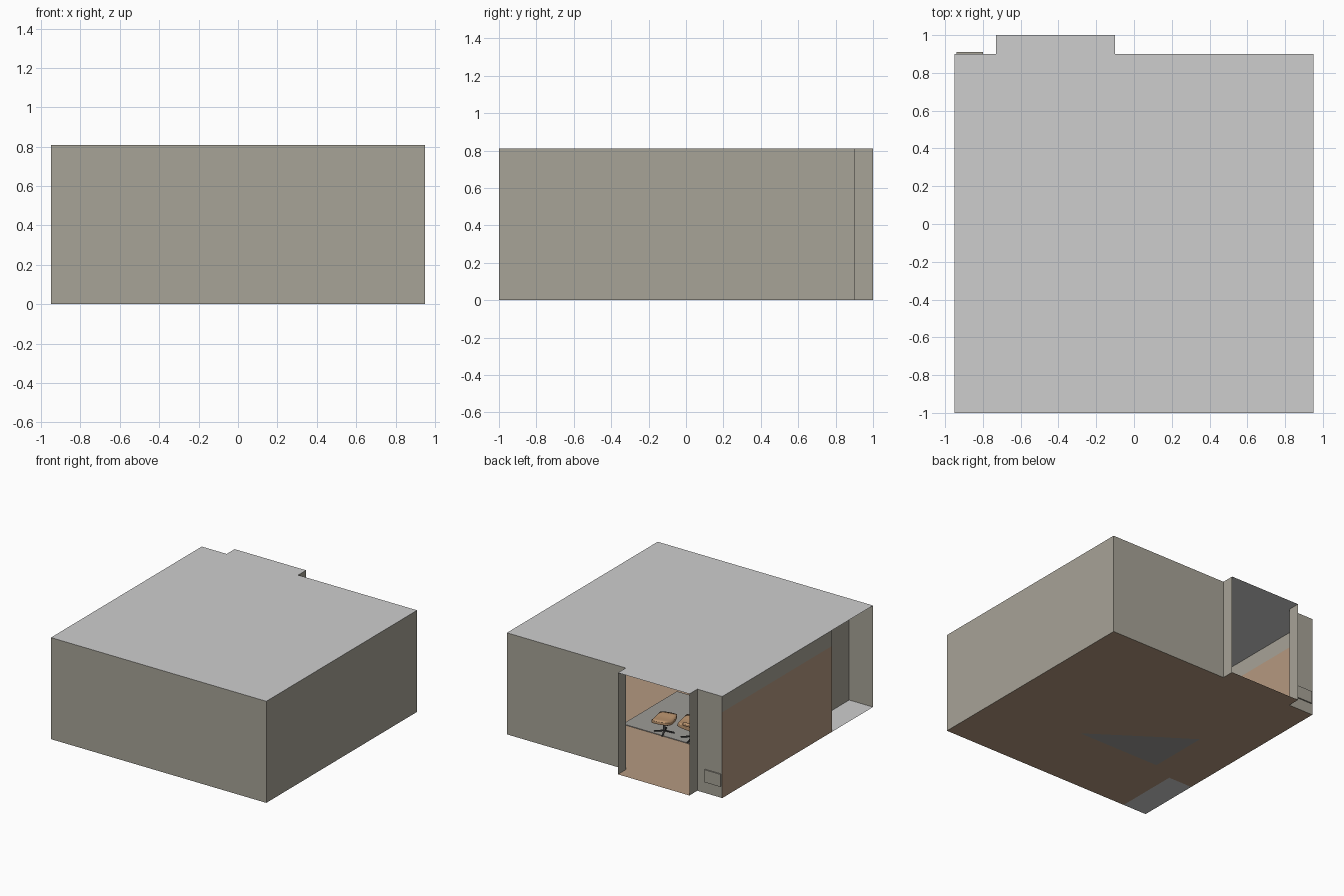
import bpy, bmesh, math
from mathutils import Matrix, Vector

if "Cube" in bpy.data.objects:
    bpy.data.objects.remove(bpy.data.objects["Cube"])

H = 0.81          # room height
BEAM = 0.685      # underside of the beam over the panelled wall


def mat(name, r, g, b):
    m = bpy.data.materials.new(name)
    m.diffuse_color = (r, g, b, 1)
    m.use_nodes = True
    m.node_tree.nodes["Principled BSDF"].inputs["Base Color"].default_value = m.diffuse_color
    return m


WHITE = mat("ceiling_grey", 0.615, 0.615, 0.615)
WALL = mat("warm_grey_wall", 0.386, 0.367, 0.309)
WOOD = mat("tan_wood", 0.462, 0.319, 0.216)
RUG = mat("rug_grey", 0.34, 0.33, 0.31)
LEATHER = mat("tan_leather", 0.50, 0.30, 0.16)
METAL = mat("dark_metal", 0.06, 0.06, 0.06)


def finish(bm, name, material, smooth=False):
    me = bpy.data.meshes.new(name)
    bm.to_mesh(me)
    bm.free()
    me.materials.append(material)
    ob = bpy.data.objects.new(name, me)
    bpy.context.collection.objects.link(ob)
    if smooth:
        me.shade_smooth()
    return ob


def sheet(name, outline, z, material, flip=False):
    """Flat horizontal face."""
    bm = bmesh.new()
    f = bm.faces.new([bm.verts.new((x, y, z)) for x, y in outline])
    f.normal_update()
    if (f.normal.z < 0) != flip:
        f.normal_flip()
    return finish(bm, name, material)


def wall(name, path, z0, z1, material):
    """Thin upright wall along a plan path."""
    bm = bmesh.new()
    lo = [bm.verts.new((x, y, z0)) for x, y in path]
    hi = [bm.verts.new((x, y, z1)) for x, y in path]
    for i in range(len(path) - 1):
        bm.faces.new((lo[i], lo[i + 1], hi[i + 1], hi[i]))
    return finish(bm, name, material)


def box(name, lo, hi, material):
    bm = bmesh.new()
    lo, hi = Vector(lo), Vector(hi)
    size = hi - lo
    bmesh.ops.create_cube(bm, size=1, matrix=Matrix.Translation((lo + hi) / 2)
                          @ Matrix.Diagonal((*size, 1)))
    return finish(bm, name, material)


# floor, entry floor and ceiling
bay = [(-0.1, 0.9), (-0.1, 1), (-0.73, 1), (-0.73, 0.9)]
sheet("wood_floor", [(-0.74, -1), (0.95, -1), (0.95, 0.9)] + bay +
      [(-0.95, 0.9), (-0.95, -0.48), (-0.74, -0.48)], 0, WOOD)
sheet("entry_floor", [(-0.95, -1), (-0.74, -1), (-0.74, -0.48), (-0.95, -0.48)], 0, WHITE)
sheet("ceiling", [(-0.95, -1), (0.95, -1), (0.95, 0.9)] + bay + [(-0.95, 0.9)], H, WHITE)

# walls, with the bay left open at the back and the entry open on the left
wall("main_walls", [(-0.95, -1), (0.95, -1), (0.95, 0.9), (-0.1, 0.9), (-0.1, 1)], 0, H, WALL)
wall("bay_side_wall", [(-0.73, 1), (-0.73, 0.9), (-0.95, 0.9)], 0, H, WALL)
wall("wood_panel_wall", [(-0.95, 0.9), (-0.95, -0.48)], 0, BEAM, WOOD)
wall("beam_over_panel", [(-0.95, 0.9), (-0.95, -0.48)], BEAM, H, WALL)
wall("entry_walls", [(-0.95, -0.48), (-0.74, -0.48), (-0.74, -1)], 0, H, WALL)

# small wall plate on the back
box("wall_plate", (-0.94, 0.895, 0.09), (-0.80, 0.91, 0.19), WALL)

# rug
box("rug", (-0.55, -0.40, 0.0), (0.36, 0.28, 0.005), RUG)


def cushion(name, size, matrix, curl):
    """Padded slab in a curved shell: edges along local y curl upward."""
    bm = bmesh.new()
    bmesh.ops.create_cube(bm, size=1)
    bmesh.ops.subdivide_edges(bm, edges=bm.edges[:], cuts=5, use_grid_fill=True)
    for v in bm.verts:
        u, w = v.co.x * 2, v.co.y * 2
        k = 1 - 0.12 * u * u * w * w
        pad = 1 - 0.45 * max(abs(u), abs(w)) ** 4
        v.co = Vector((v.co.x * size[0] * k, v.co.y * size[1] * k,
                       v.co.z * size[2] * pad + curl * w * w))
    bm.transform(matrix)
    return finish(bm, name, LEATHER, True)


def star_base(name, x, y, top, arms, radius):
    """Column with flat spreading feet."""
    bm = bmesh.new()
    bmesh.ops.create_cone(bm, cap_ends=True, segments=12, radius1=0.010, radius2=0.010,
                          depth=top - 0.025,
                          matrix=Matrix.Translation((x, y, (top + 0.025) / 2)))
    for i in range(arms):
        turn = Matrix.Rotation(2 * math.pi * i / arms + 0.4, 4, 'Z')
        m = (Matrix.Translation((x, y, 0.022)) @ turn @ Matrix.Rotation(0.15, 4, 'Y')
             @ Matrix.Translation((radius / 2, 0, 0)) @ Matrix.Diagonal((radius, 0.010, 0.008, 1)))
        bmesh.ops.create_cube(bm, size=1, matrix=m)
    return finish(bm, name, METAL)


def place(x, y, z, tilt, turn):
    return (Matrix.Translation((x, y, 0)) @ Matrix.Rotation(turn, 4, 'Z')
            @ Matrix.Translation((z[0], 0, z[1])) @ Matrix.Rotation(tilt, 4, 'Y'))


# footstool
FX, FY = 0.03, 0.23
star_base("footstool_base", FX, FY, 0.09, 4, 0.075)
cushion("footstool_cushion", (0.15, 0.18, 0.04), place(FX, FY, (0, 0.105), 0, 0.2), 0.012)

# lounge chair facing the footstool
CX, CY, TURN = -0.20, 0.19, 0.2
star_base("chair_base", CX, CY, 0.08, 5, 0.095)
cushion("chair_seat", (0.17, 0.19, 0.045), place(CX, CY, (0.02, 0.105), -0.2, TURN), 0.015)
cushion("chair_back", (0.10, 0.19, 0.04), place(CX, CY, (-0.085, 0.15), 1.1, TURN), 0.02)
cushion("chair_headrest", (0.075, 0.18, 0.035), place(CX, CY, (-0.125, 0.225), 1.1, TURN), 0.015)
for s, side in ((-1, "right"), (1, "left")):
    m = place(CX, CY, (-0.01, 0.155), -0.1, TURN) @ Matrix.Translation((0, s * 0.105, 0))
    cushion(side + "_armrest", (0.10, 0.03, 0.022), m, 0)
